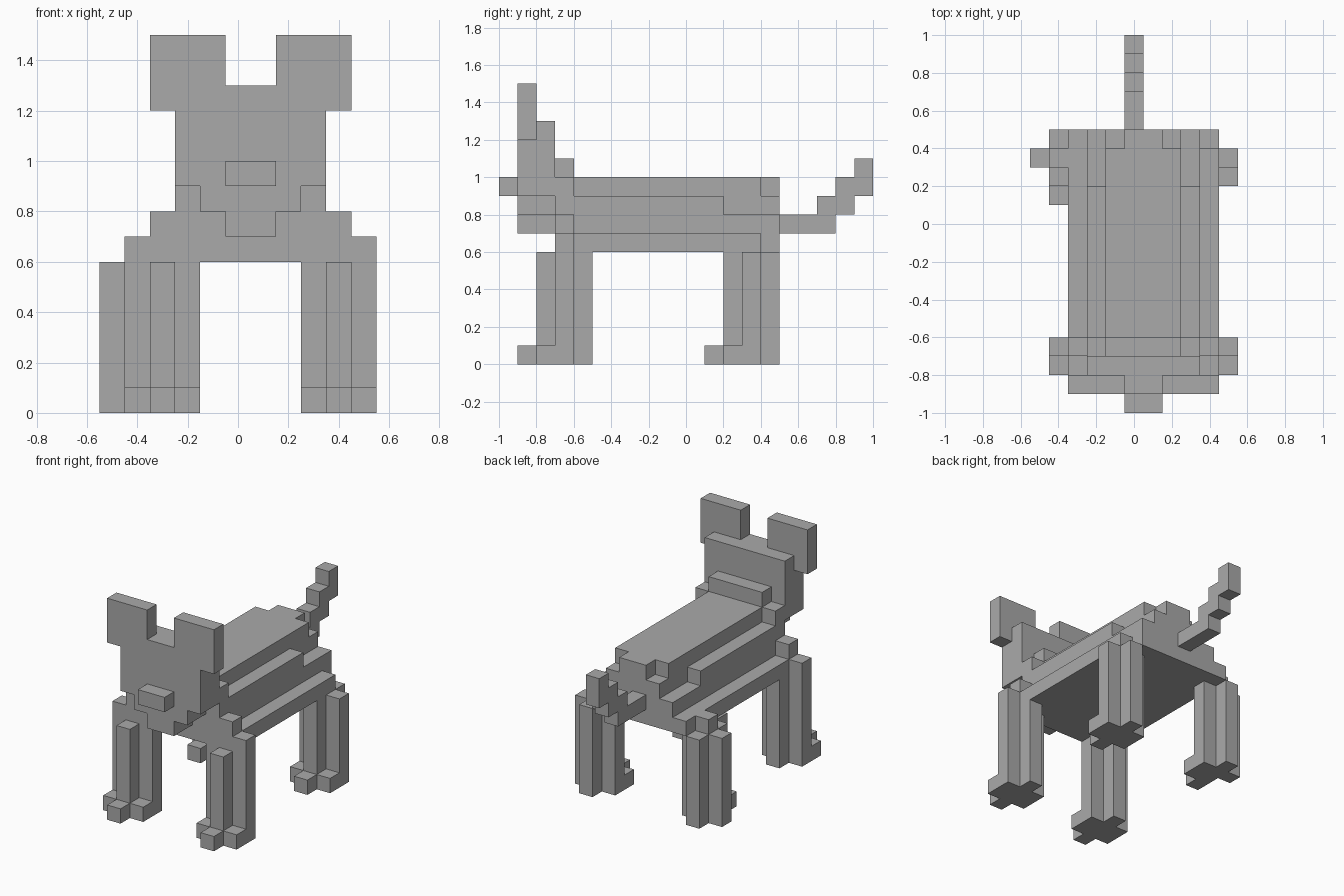
import bpy
import bmesh
from mathutils import Vector

UNIT = 0.1                        # edge of one block
ORIGIN = Vector((0.05, 0, 0))     # the block grid is half a block off centre

cube = bpy.data.objects.get("Cube")
if cube:
    bpy.data.objects.remove(cube)

grey = bpy.data.materials.new("plain_grey")
grey.use_nodes = True
colour = (0.4, 0.4, 0.4, 1)
grey.diffuse_color = colour
grey.node_tree.nodes["Principled BSDF"].inputs["Base Color"].default_value = colour

filled = set()                    # every cell used so far, so parts never overlap


def part(name, *boxes):
    """Fill boxes (x0, x1, y0, y1, z0, z1) with blocks and keep only the outer skin."""
    cells = set()
    for x0, x1, y0, y1, z0, z1 in boxes:
        cells |= {(x, y, z) for x in range(x0, x1)
                  for y in range(y0, y1) for z in range(z0, z1)}
    cells -= filled
    filled.update(cells)
    bm = bmesh.new()
    for cell in sorted(cells):
        for axis in range(3):
            for side in (0, 1):
                other = list(cell)
                other[axis] += 2 * side - 1
                if tuple(other) in cells:
                    continue
                loop = []
                for u, v in ((0, 0), (1, 0), (1, 1), (0, 1)):
                    p = Vector(cell)
                    p[axis] += side
                    p[(axis + 1) % 3] += u
                    p[(axis + 2) % 3] += v
                    loop.append(bm.verts.new(p * UNIT + ORIGIN))
                bm.faces.new(loop if side else loop[::-1])
    bmesh.ops.remove_doubles(bm, verts=bm.verts[:], dist=0.001)
    bmesh.ops.dissolve_limit(bm, angle_limit=0.01, verts=bm.verts[:], edges=bm.edges[:])
    mesh = bpy.data.meshes.new(name)
    bm.to_mesh(mesh)
    bm.free()
    mesh.materials.append(grey)
    bpy.context.collection.objects.link(bpy.data.objects.new(name, mesh))


def leg(name, x, y, outer_toe=True):
    """Cross-shaped leg around the cell (x, y), with a foot one block further forward."""
    part(name,
         (x, x + 1, y - 1, y + 2, 0, 6),
         (x - 1, x + 2, y, y + 1, 0, 6),
         (x, x + 1, y - 2, y, 0, 1),
         (x - 1 if outer_toe else x, x + 2, y - 1, y, 0, 1))


# Stepped body, from belly to spine, with the rear corners cut back
part("body",
     (-4, 4, -7, 4, 6, 7), (-4, 3, 4, 5, 6, 7),
     (-3, 3, -7, 5, 7, 8),
     (-3, 3, -7, 2, 8, 9), (-2, 2, 2, 5, 8, 9),
     (-2, 2, -6, 4, 9, 10), (-1, 1, 4, 5, 9, 10))

# Shoulders and the right hip
part("shoulders", (-5, 5, -7, -6, 6, 7), (-4, 4, -7, -6, 7, 8))
part("right_hip", (-5, -4, 3, 4, 6, 7))

# Neck behind the head
part("neck", (-3, 3, -7, -6, 9, 10), (-2, 2, -7, -6, 10, 11))

# Head tapering to the chin, with nose and ears
part("head",
     (-3, 3, -9, -7, 9, 13),
     (-2, 2, -9, -7, 8, 9),
     (-1, 1, -9, -7, 7, 8))
part("nose", (-1, 1, -10, -9, 9, 10))
for side, x in (("left", 1), ("right", -4)):
    part(side + "_ear", (x, x + 3, -9, -8, 13, 15),
         (3 if x > 0 else -4, 4 if x > 0 else -3, -9, -8, 12, 13))

# Legs
leg("front_left_leg", 3, -7)
leg("front_right_leg", -4, -7)
leg("back_left_leg", 3, 3)
leg("back_right_leg", -5, 3, outer_toe=False)

# Tail climbing in steps
part("tail",
     (-1, 0, 5, 8, 7, 8), (-1, 0, 7, 9, 8, 9),
     (-1, 0, 8, 10, 9, 10), (-1, 0, 9, 10, 10, 11))
